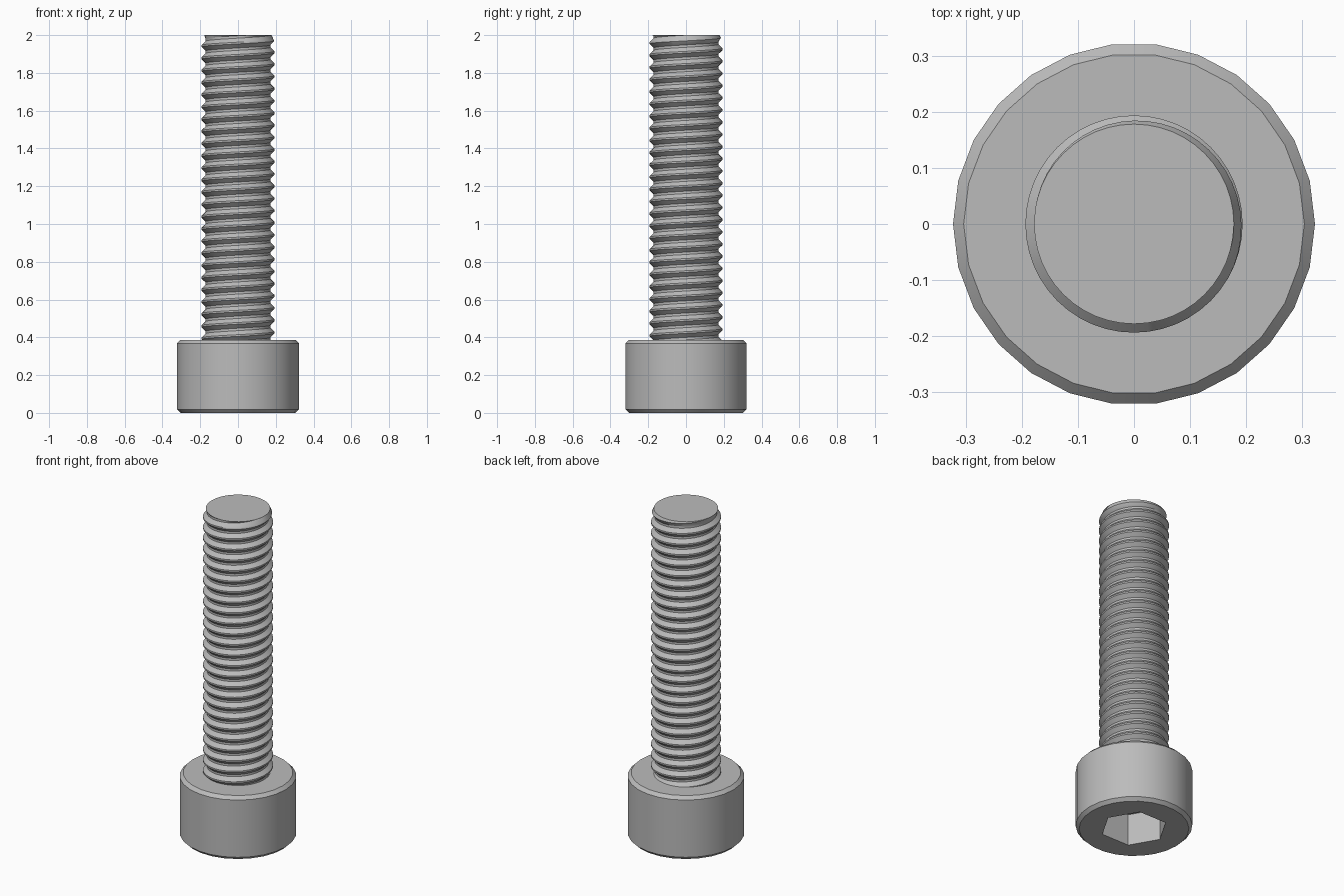
import bpy
import bmesh
from math import pi, cos, sin, radians

if "Cube" in bpy.data.objects:
    bpy.data.objects.remove(bpy.data.objects["Cube"], do_unlink=True)

HEIGHT = 2.0
UNIT = HEIGHT / 31           # one millimetre of a 31 mm long bolt
HEAD_R, HEAD_H, CHAMFER = 5 * UNIT, 6 * UNIT, 0.019
SHAFT_R, ROOT_R, TIP_R, PITCH = 3 * UNIT, 0.172, 0.178, UNIT
HEX_R, HEX_DEPTH = 0.186, 3 * UNIT

steel = bpy.data.materials.new("steel grey")
steel.use_nodes = True
colour = (0.5, 0.5, 0.5, 1)
steel.diffuse_color = colour
steel.node_tree.nodes["Principled BSDF"].inputs["Base Color"].default_value = colour


def ring(bm, sides, radius, z):
    return [bm.verts.new((radius * cos(2 * pi * i / sides),
                          radius * sin(2 * pi * i / sides), z)) for i in range(sides)]


def bridge(bm, low, high):
    for i in range(len(low)):
        j = (i + 1) % len(low)
        bm.faces.new((low[i], low[j], high[j], high[i]))


def loop_edges(bm, verts):
    return [bm.edges.get((v, verts[i - 1])) for i, v in enumerate(verts)]


def finish(bm, name):
    bmesh.ops.recalc_face_normals(bm, faces=bm.faces[:])
    mesh = bpy.data.meshes.new(name)
    bm.to_mesh(mesh)
    bm.free()
    mesh.materials.append(steel)
    obj = bpy.data.objects.new(name, mesh)
    bpy.context.collection.objects.link(obj)
    bpy.ops.object.select_all(action="DESELECT")
    obj.select_set(True)
    bpy.context.view_layer.objects.active = obj
    bpy.ops.object.shade_smooth_by_angle(angle=radians(25))
    return obj


# Chamfered cylindrical head with a hexagonal socket in its underside
bm = bmesh.new()
outline = [(HEAD_R - CHAMFER, 0), (HEAD_R, CHAMFER),
           (HEAD_R, HEAD_H - CHAMFER), (HEAD_R - CHAMFER, HEAD_H)]
rings = [ring(bm, 26, r, z) for r, z in outline]
for low, high in zip(rings, rings[1:]):
    bridge(bm, low, high)
bm.faces.new(rings[-1])
rim, floor = ring(bm, 6, HEX_R, 0), ring(bm, 6, HEX_R, HEX_DEPTH)
bridge(bm, rim, floor)
bm.faces.new(floor)
bmesh.ops.triangle_fill(bm, use_beauty=True, normal=(0, 0, -1),
                        edges=loop_edges(bm, rings[0]) + loop_edges(bm, rim))
finish(bm, "socket_head")

# Right-handed thread: a profile swept along one continuous spiral
bm = bmesh.new()
STEPS, TURNS = 48, 29
profile = [(0, ROOT_R), (0.2, ROOT_R), (0.53, SHAFT_R), (0.67, SHAFT_R)]
start = HEAD_H - 2 * PITCH
spiral = []
for n in range(STEPS * TURNS):
    a = 2 * pi * n / STEPS
    spiral.append([bm.verts.new((r * cos(a), r * sin(a),
                                 start + PITCH * (n / STEPS + p))) for p, r in profile])
for n in range(STEPS * (TURNS - 1) - 1):
    here = spiral[n] + [spiral[n + STEPS][0]]
    ahead = spiral[n + 1] + [spiral[n + 1 + STEPS][0]]
    for j in range(len(profile)):
        bm.faces.new((here[j], ahead[j], ahead[j + 1], here[j + 1]))


def cut(z, **clear):
    geom = bm.verts[:] + bm.edges[:] + bm.faces[:]
    result = bmesh.ops.bisect_plane(bm, geom=geom, dist=1e-5, plane_co=(0, 0, z),
                                    plane_no=(0, 0, 1), **clear)
    return [e for e in result["geom_cut"] if isinstance(e, bmesh.types.BMEdge)]


# Trim the ends, then taper the tip
cut(HEAD_H - 0.01, clear_inner=True)
TAPER = 0.035
cut(HEIGHT - TAPER)
end = cut(HEIGHT, clear_outer=True)
for v in bm.verts:
    if v.co.z > HEIGHT - TAPER:
        limit = TIP_R + (SHAFT_R - TIP_R) * (HEIGHT - v.co.z) / TAPER
        radius = v.co.xy.length
        smallest = TIP_R if v.co.z > HEIGHT - 1e-4 else ROOT_R
        scale = min(max(radius, smallest), limit) / radius
        v.co.x *= scale
        v.co.y *= scale
bmesh.ops.edgenet_fill(bm, edges=end)
finish(bm, "threaded_shaft")
